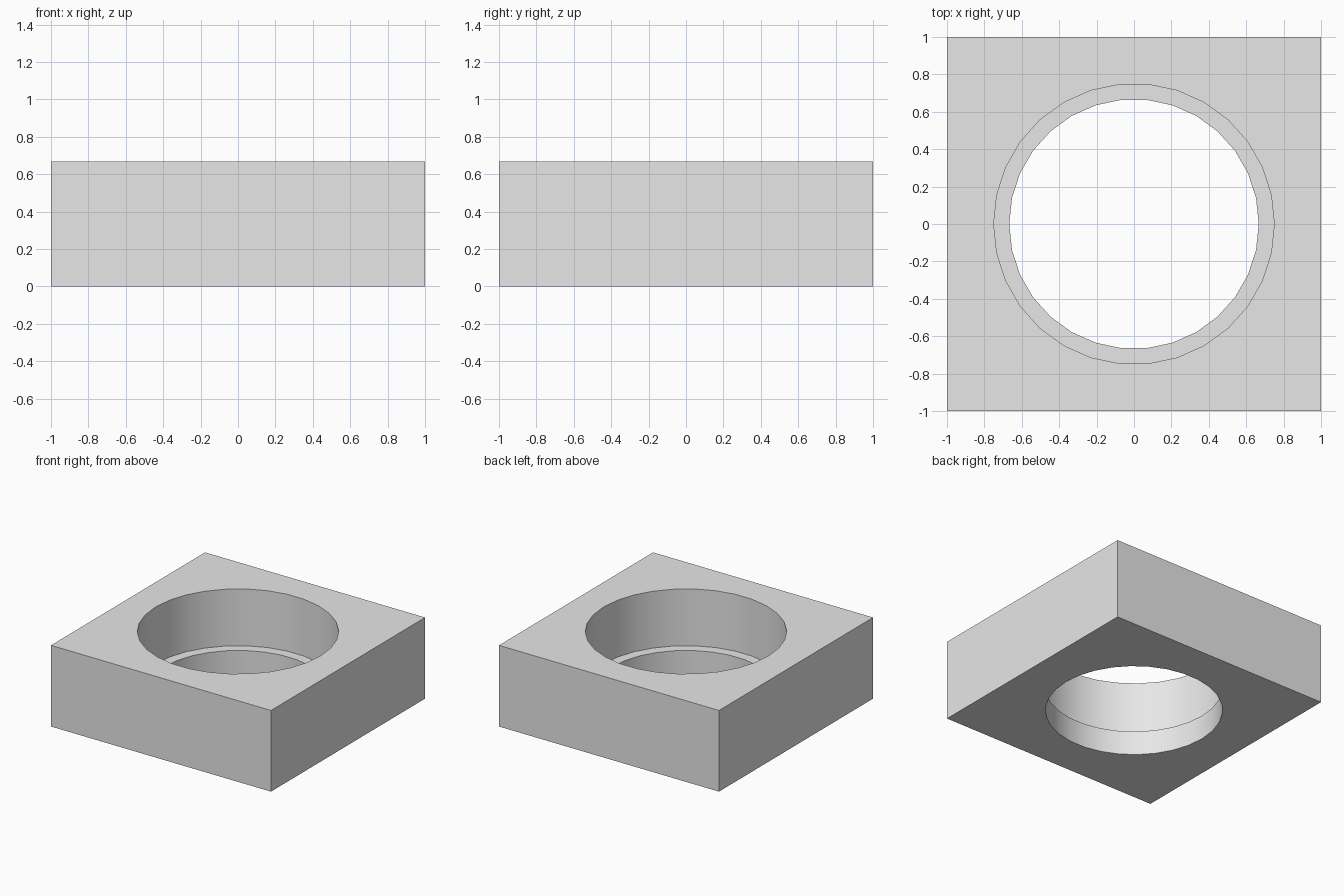
import bpy
import bmesh
import math

HALF = 1.0
HEIGHT = 0.667
LEDGE = 0.2
R_TOP, R_LOW = 0.75, 0.667
SIDES = 30

cube = bpy.data.objects.get("Cube")
if cube:
    bpy.data.objects.remove(cube, do_unlink=True)

grey = bpy.data.materials.new("light_grey")
grey.use_nodes = True
grey.diffuse_color = (0.8, 0.8, 0.8, 1)
grey.node_tree.nodes["Principled BSDF"].inputs["Base Color"].default_value = (0.8, 0.8, 0.8, 1)

bm = bmesh.new()


def ring(radius, z):
    """Circle of vertices with one vertex on the x axis."""
    steps = [2 * math.pi * i / SIDES for i in range(SIDES)]
    return [bm.verts.new((radius * math.cos(a), radius * math.sin(a), z)) for a in steps]


def square(z):
    corners = [(-1, -1), (1, -1), (1, 1), (-1, 1)]
    return [bm.verts.new((x * HALF, y * HALF, z)) for x, y in corners]


def loop_edges(verts):
    return [bm.edges.get(p) or bm.edges.new(p) for p in zip(verts, verts[1:] + verts[:1])]


def bridge(a, b):
    """Band of quads between two loops of equal length."""
    n = len(a)
    for i in range(n):
        j = (i + 1) % n
        bm.faces.new((a[i], a[j], b[j], b[i]))


# Outer walls
bottom, top = square(0), square(HEIGHT)
bridge(bottom, top)

# Stepped bore: wide upper wall, ledge, narrow lower wall
bore = [ring(R_TOP, HEIGHT), ring(R_TOP, LEDGE), ring(R_LOW, LEDGE), ring(R_LOW, 0)]
for upper, lower in zip(bore, bore[1:]):
    bridge(upper, lower)

# Flat top and bottom around the bore
for outer, inner in ((top, bore[0]), (bottom, bore[-1])):
    bmesh.ops.triangle_fill(bm, use_beauty=True, use_dissolve=False,
                            edges=loop_edges(outer) + loop_edges(inner))

bmesh.ops.recalc_face_normals(bm, faces=bm.faces[:])
mesh = bpy.data.meshes.new("bored_block")
bm.to_mesh(mesh)
bm.free()
mesh.materials.append(grey)

block = bpy.data.objects.new("bored_block", mesh)
bpy.context.collection.objects.link(block)
bpy.ops.object.select_all(action="DESELECT")
block.select_set(True)
bpy.context.view_layer.objects.active = block
bpy.ops.object.shade_smooth_by_angle(angle=math.radians(30))
